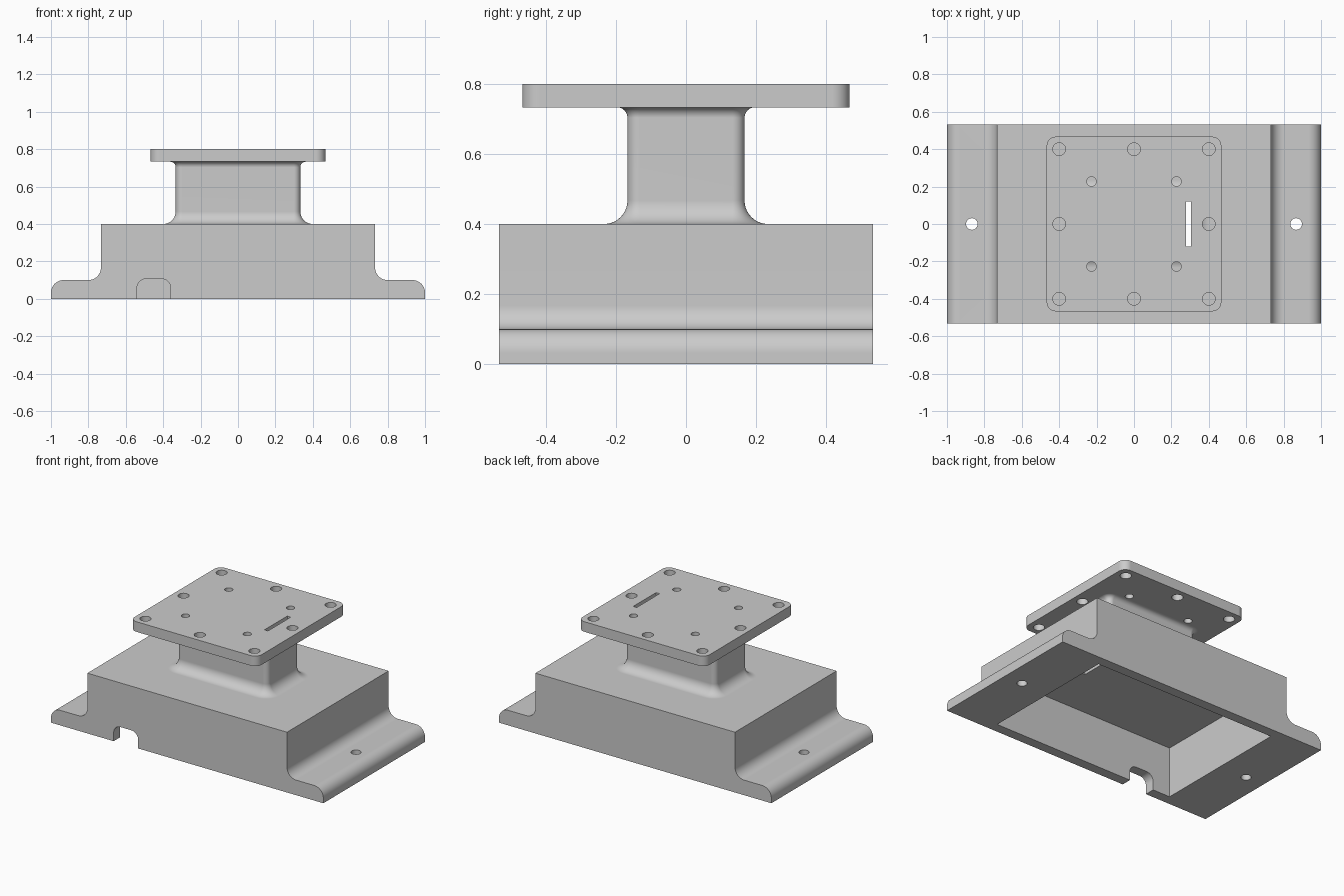
import bpy
import bmesh
from math import sin, cos, radians

cube = bpy.data.objects.get("Cube")
if cube:
    bpy.data.objects.remove(cube, do_unlink=True)

grey = bpy.data.materials.new("plain grey")
grey.use_nodes = True
grey.diffuse_color = (0.6, 0.6, 0.6, 1)
grey.node_tree.nodes["Principled BSDF"].inputs["Base Color"].default_value = (0.6, 0.6, 0.6, 1)


def arc(cx, cy, r, start, end, steps=10):
    angles = [radians(start + (end - start) * i / steps) for i in range(steps + 1)]
    return [(cx + r * cos(a), cy + r * sin(a)) for a in angles]


def rounded_rect(hx, hy, r):
    points = []
    for i, (sx, sy) in enumerate(((1, 1), (-1, 1), (-1, -1), (1, -1))):
        points += arc(sx * (hx - r), sy * (hy - r), r, 90 * i, 90 * i + 90)
    return points


def loft(name, loops):
    """Closed solid through a stack of equal-length loops of 3D points."""
    bm = bmesh.new()
    rings = [[bm.verts.new(p) for p in loop] for loop in loops]
    n = len(rings[0])
    for a, b in zip(rings, rings[1:]):
        for i in range(n):
            j = (i + 1) % n
            bm.faces.new((a[i], a[j], b[j], b[i]))
    bm.faces.new(rings[0][::-1])
    bm.faces.new(rings[-1])
    bmesh.ops.recalc_face_normals(bm, faces=bm.faces)
    mesh = bpy.data.meshes.new(name)
    bm.to_mesh(mesh)
    bm.free()
    mesh.materials.append(grey)
    obj = bpy.data.objects.new(name, mesh)
    bpy.context.collection.objects.link(obj)
    return obj


def upright(name, outline, z0, z1):
    return loft(name, [[(x, y, z) for x, y in outline] for z in (z0, z1)])


def along_y(name, outline, y0, y1):
    return loft(name, [[(x, y, z) for x, z in outline] for y in (y0, y1)])


def box(name, x0, x1, y0, y1, z0, z1):
    return upright(name, [(x0, y0), (x1, y0), (x1, y1), (x0, y1)], z0, z1)


def activate(obj):
    bpy.ops.object.select_all(action='DESELECT')
    bpy.context.view_layer.objects.active = obj
    obj.select_set(True)


def combine(target, tool, operation):
    """Apply a boolean and discard the tool."""
    activate(target)
    mod = target.modifiers.new("boolean", 'BOOLEAN')
    mod.operation = operation
    mod.solver = 'EXACT'
    mod.object = tool
    bpy.ops.object.modifier_apply(modifier=mod.name)
    bpy.data.objects.remove(tool, do_unlink=True)


def drill(target, x, y, r, z0, z1):
    hole = upright("hole", arc(x, y, r, 0, 360, 32)[:-1], z0, z1)
    combine(target, hole, 'DIFFERENCE')


# Base with rounded flanges on both sides
R = 0.067
half = [(1, 0)] + arc(1 - R, 0.1 - R, R, 0, 90)
half += arc(0.733 + R, 0.1 + R, R, 270, 180) + [(0.733, 0.4)]
profile = half + [(-x, z) for x, z in reversed(half)]
body = along_y("pedestal_mount", profile, -0.533, 0.533)

# Hollow underside, cable notch in the front wall, flange bolt holes
combine(body, box("cavity", -0.667, 0.667, -0.467, 0.467, -0.1, 0.333), 'DIFFERENCE')
notch = [(-0.36, -0.1)] + arc(-0.41, 0.057, 0.05, 0, 90)
notch += arc(-0.49, 0.057, 0.05, 90, 180) + [(-0.54, -0.1)]
combine(body, along_y("notch", notch, -0.6, -0.44), 'DIFFERENCE')
for side in (-1, 1):
    drill(body, side * 0.867, 0, 0.031, -0.1, 0.2)

# Neck flared into the base and the plate
T = 0.03
flare = [(0.37, R)]
flare += [(z, R + o) for o, z in arc(0, 0.4 + R, R, 270, 180)]
flare += [(z, T + o) for o, z in arc(0, 0.733 - T, T, 180, 90)]
flare += [(0.76, T)]
neck = loft("neck", [[(x, y, z) for x, y in rounded_rect(0.333 + o, 0.167 + o, 0.034 + o)]
                     for z, o in flare])
combine(body, neck, 'UNION')

# Top plate with its mounting holes
plate = upright("top_plate", rounded_rect(0.467, 0.467, 0.05), 0.733, 0.8)
combine(body, plate, 'UNION')
for i in (-1, 0, 1):
    for j in (-1, 0, 1):
        if i or j:
            drill(body, 0.4 * i, 0.4 * j, 0.034, 0.7, 0.9)
        if i and j:
            drill(body, 0.227 * i, 0.227 * j, 0.025, 0.7, 0.9)

# Cable slot down through plate, neck and base
combine(body, box("slot", 0.278, 0.304, -0.12, 0.12, 0.3, 0.9), 'DIFFERENCE')

# Smooth fillets, flat faces kept flat
activate(body)
bpy.ops.object.shade_smooth_by_angle(angle=radians(30))
weighted = body.modifiers.new("weighted normals", 'WEIGHTED_NORMAL')
weighted.keep_sharp = True
